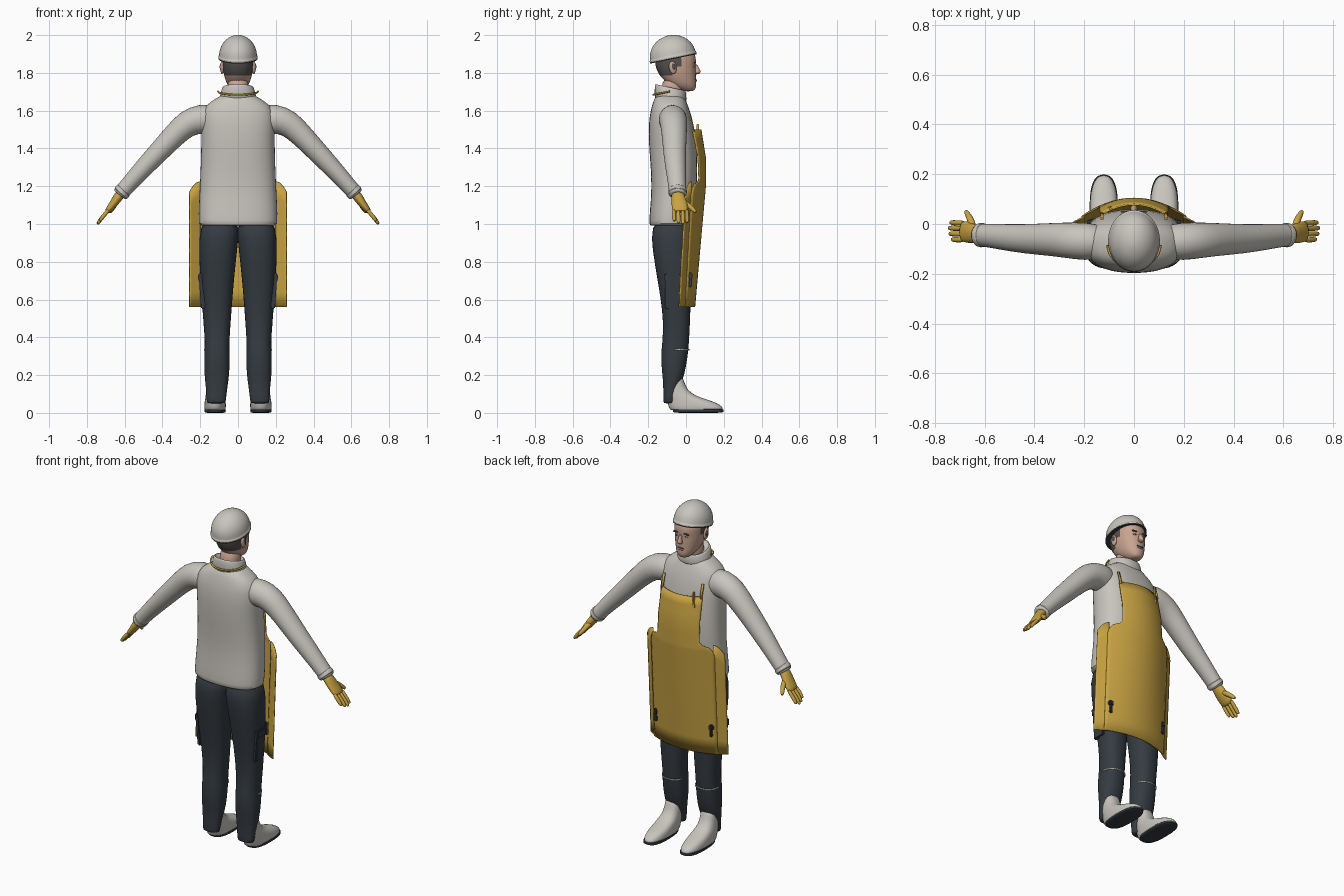
import bpy, bmesh, math
from mathutils import Vector, Matrix

if "Cube" in bpy.data.objects:
    bpy.data.objects.remove(bpy.data.objects["Cube"])


def material(name, r, g, b):
    m = bpy.data.materials.new(name)
    m.use_nodes = True
    m.diffuse_color = (r, g, b, 1)
    m.node_tree.nodes["Principled BSDF"].inputs["Base Color"].default_value = (r, g, b, 1)
    return m


CLOTH = material("off white cloth", .58, .555, .51)
GOLD = material("golden yellow", .57, .36, .055)
NAVY = material("dark slate", .035, .044, .053)
SKIN = material("skin", .58, .37, .28)
HAIR = material("dark hair", .09, .083, .078)


def finish(name, bm, mats, mirror=False, subsurf=0, thickness=0):
    bmesh.ops.recalc_face_normals(bm, faces=bm.faces)
    me = bpy.data.meshes.new(name)
    bm.to_mesh(me)
    bm.free()
    for m in mats:
        me.materials.append(m)
    for p in me.polygons:
        p.use_smooth = True
    ob = bpy.data.objects.new(name, me)
    bpy.context.collection.objects.link(ob)
    if mirror:
        ob.modifiers.new("mirror", "MIRROR").use_mirror_merge = False
    if thickness:
        s = ob.modifiers.new("thickness", "SOLIDIFY")
        s.thickness, s.offset = thickness, 0
    if subsurf:
        s = ob.modifiers.new("smooth", "SUBSURF")
        s.levels = s.render_levels = subsurf
    bpy.context.view_layer.objects.active = ob
    ob.select_set(True)
    bpy.ops.object.shade_smooth_by_angle(angle=math.radians(50))
    ob.select_set(False)
    return ob


def skin_rings(bm, rings, cap=True):
    loops = [[bm.verts.new(p) for p in r] for r in rings]
    for a, b in zip(loops, loops[1:]):
        for i in range(len(a)):
            j = (i + 1) % len(a)
            bm.faces.new((a[i], a[j], b[j], b[i]))
    if cap:
        bm.faces.new(loops[0])
        bm.faces.new(loops[-1])


def oval(c, u, v, n=24, e=2.2):
    pts = []
    for i in range(n):
        t = 2 * math.pi * i / n
        a, b = math.cos(t), math.sin(t)
        pts.append(Vector(c) + u * math.copysign(abs(a) ** (2 / e), a)
                   + v * math.copysign(abs(b) ** (2 / e), b))
    return pts


def stack(name, rows, mats, e=2.2, mirror=False, subsurf=1):
    """Horizontal sections: z, x min, x max, y back, y front."""
    bm = bmesh.new()
    skin_rings(bm, [oval(((a + b) / 2, (c + d) / 2, z), Vector(((b - a) / 2, 0, 0)),
                         Vector((0, (d - c) / 2, 0)), e=e) for z, a, b, c, d in rows])
    return finish(name, bm, mats, mirror, subsurf)


def limb(name, rows, mat, n=16):
    """Mirrored limb, sections: x, y, z, half depth, half thickness."""
    bm = bmesh.new()
    pts = [Vector(r[:3]) for r in rows]
    rings = []
    for i, r in enumerate(rows):
        t = pts[min(i + 1, len(pts) - 1)] - pts[max(i - 1, 0)]
        side = Vector((0, 1, 0)) - t * (t.y / t.length_squared)
        side.normalize()
        rings.append(oval(pts[i], side * r[3], t.cross(side).normalized() * r[4], n, 2))
    skin_rings(bm, rings)
    return finish(name, bm, [mat], True, 1)


def block(name, loc, size, mat, mirror=True, rot=0, bevel=.25):
    bm = bmesh.new()
    bmesh.ops.create_cube(bm, size=1, matrix=Matrix.Translation(loc)
                          @ Matrix.Rotation(rot, 4, "Y") @ Matrix.Diagonal((*size, 1)))
    bmesh.ops.bevel(bm, geom=bm.edges[:], offset=min(size) * bevel, segments=2, affect="EDGES")
    return finish(name, bm, [mat], mirror)


def ball(name, loc, size, mat, mirror=True, rot=0):
    bm = bmesh.new()
    bmesh.ops.create_uvsphere(bm, u_segments=16, v_segments=10, radius=1,
                              matrix=Matrix.Translation(loc) @ Matrix.Rotation(rot, 4, "X")
                              @ Matrix.Diagonal((*size, 1)))
    return finish(name, bm, [mat], mirror)


def sym(rows):
    return [(z, -w, w, b, f) for z, w, b, f in rows]


# Jacket: body, standing collar and sleeves
stack("jacket_body", sym([
    (.99, .2, -.19, .02), (.995, .208, -.195, .03), (1.04, .212, -.195, .04), (1.2, .203, -.18, .06),
    (1.35, .197, -.192, .062), (1.48, .195, -.2, .05), (1.57, .2, -.195, .032),
    (1.63, .175, -.18, .01), (1.665, .115, -.168, -.005), (1.69, .08, -.15, -.02)]), [CLOTH], 2.4)
collar = stack("collar", sym([
    (1.64, .1, -.165, .0), (1.69, .1, -.168, .004), (1.738, .085, -.165, .0),
    (1.745, .078, -.158, -.006), (1.72, .07, -.15, -.015)]), [CLOTH])
for v in collar.data.vertices:
    if v.co.z > 1.68:
        v.co.z -= (v.co.y + .16) * .22
limb("sleeve", [
    (.1, -.075, 1.555, .07, .075), (.2, -.07, 1.558, .078, .082), (.27, -.065, 1.535, .073, .073),
    (.34, -.062, 1.467, .067, .062), (.44, -.06, 1.36, .06, .056), (.53, -.052, 1.265, .053, .048),
    (.605, -.045, 1.18, .046, .042), (.625, -.044, 1.157, .047, .043), (.628, -.044, 1.153, .04, .036)], CLOTH)
limb("cuff", [(.602, -.045, 1.183, .04, .04), (.604, -.045, 1.181, .051, .046),
              (.622, -.044, 1.16, .051, .046), (.624, -.044, 1.158, .04, .04)], CLOTH)

# Gloves
limb("glove_palm", [
    (.61, -.044, 1.175, .033, .028), (.637, -.042, 1.14, .036, .026), (.66, -.034, 1.105, .044, .022),
    (.685, -.03, 1.075, .043, .018), (.695, -.03, 1.062, .036, .013)], GOLD)
for i, (y, reach) in enumerate([(-.063, .8), (-.04, .95), (-.017, 1), (.005, .9)]):
    limb(f"glove_finger_{i + 1}", [
        (.68, y, 1.08, .01, .011), (.68 + .035 * reach, y - .001, 1.08 - .04 * reach, .0115, .0115),
        (.68 + .06 * reach, y + .001, 1.08 - .073 * reach, .0105, .0105),
        (.68 + .065 * reach, y + .001, 1.08 - .082 * reach, .006, .006)], GOLD, 10)
limb("glove_thumb", [
    (.645, -.02, 1.12, .016, .016), (.655, .015, 1.098, .015, .015),
    (.67, .042, 1.073, .012, .012), (.677, .054, 1.06, .007, .007)], GOLD, 10)

# Trousers, side pockets and knee seams
stack("trouser_leg", [
    (1.03, -.005, .19, -.17, .02), (.93, -.005, .207, -.187, .035), (.8, .012, .206, -.168, .035),
    (.6, .03, .192, -.133, .025), (.48, .038, .184, -.12, .022), (.37, .047, .174, -.125, .016),
    (.3, .042, .181, -.135, .01), (.2, .046, .178, -.125, -.008), (.15, .054, .172, -.121, -.028),
    (.1, .06, .168, -.12, -.05), (.056, .065, .166, -.12, -.058), (.05, .07, .16, -.115, -.062)],
    [NAVY], 2.3, True)
block("thigh_pocket", (.191, -.07, .645), (.022, .08, .19), NAVY, rot=.07)
block("pocket_flap", (.198, -.07, .715), (.026, .086, .045), NAVY, rot=.07)
block("pocket_tab", (.182, .02, .725), (.03, .03, .035), NAVY)
block("pocket_buckle", (.182, .016, .69), (.015, .03, .045), NAVY)
bm = bmesh.new()
knee = [oval((.1105, -.057, z), Vector((.068, 0, 0)), Vector((0, .073, 0)), 32, 2.3)[0:15] for z in (.331, .338)]
low, high = [[bm.verts.new(p) for p in row] for row in knee]
for i in range(len(low) - 1):
    bm.faces.new((low[i], low[i + 1], high[i + 1], high[i]))
finish("knee_seam", bm, [CLOTH], True, thickness=.003)

# Boots and soles
stack("boot", [
    (.2, .075, .16, -.1, -.02), (.165, .07, .165, -.105, -.01), (.12, .071, .167, -.105, .008),
    (.09, .068, .172, -.103, .05), (.07, .066, .175, -.1, .115), (.05, .064, .178, -.098, .172),
    (.03, .064, .179, -.092, .196), (.016, .066, .177, -.085, .197), (.012, .07, .17, -.07, .19)], [CLOTH], 2.4, True)
stack("sole", [(0, .07, .173, -.062, .192), (.003, .064, .179, -.07, .2),
               (.02, .064, .179, -.07, .2), (.022, .07, .173, -.06, .19)], [NAVY], 2.6, True)


# Apron: curved front sheet with bib, plus a flap at each side
def lerp(keys, z):
    for (a, p), (b, q) in zip(keys, keys[1:]):
        if z <= b:
            return p + (q - p) * max(0, z - a) / (b - a)
    return keys[-1][1]


def apron_y(x, z):
    centre = lerp([(.56, .045), (.9, .075), (1.2, .102), (1.35, .102), (1.5, .078), (1.6, .05)], z)
    return centre - lerp([(.56, 1.1), (1.2, 1.65), (1.5, 2.4)], z) * x * x


def sheet(name, columns, rows, point, mirror=False):
    bm = bmesh.new()
    grid = [[bm.verts.new(point(i / columns, z)) for i in range(columns + 1)] for z in rows]
    for a, b in zip(grid, grid[1:]):
        for i in range(columns):
            bm.faces.new((a[i], a[i + 1], b[i + 1], b[i]))
    return finish(name, bm, [GOLD], mirror, thickness=.007)


def front_point(u, z):
    w = lerp([(.56, .21), (1.16, .21), (1.19, .202), (1.21, .185), (1.225, .15), (1.24, .138), (1.5, .135)], z)
    x = (2 * u - 1) * w
    return x, apron_y(x, z), z


def flap_point(u, z):
    x = .2 + .057 * u
    top = 1.225 - .055 * u * u
    z = .56 + (z - .56) * (top - .56) / .64
    return x, apron_y(.2, z) - .004 - .034 * u, z


sheet("apron_front", 24, [.56, .65, .75, .85, .95, 1.05, 1.16, 1.175, 1.19, 1.2, 1.21, 1.218, 1.225,
                          1.24, 1.28, 1.35, 1.4, 1.45, 1.5], front_point)
sheet("apron_flap", 6, [.56 + .08 * i for i in range(9)], flap_point, True)
sheet("bib_strap", 2, [1.49, 1.53, 1.57], lambda u, z: (.122 + .013 * u, apron_y(.13, z) + .004, z), True)
block("bib_pen", (-.095, .062, 1.485), (.011, .012, .09), GOLD, False)
block("bib_pen_pocket", (-.095, .064, 1.45), (.02, .014, .03), GOLD, False)

# Neck strap around the back of the collar
curve = bpy.data.curves.new("neck_strap", "CURVE")
curve.dimensions = "3D"
curve.bevel_depth = .005
path = curve.splines.new("POLY")
path.points.add(16)
for i, p in enumerate(path.points):
    t = math.pi * i / 16
    p.co = (.106 * math.cos(t), -.085 - .088 * math.sin(t), 1.702 - .018 * math.sin(t), 1)
curve.materials.append(GOLD)
bpy.context.collection.objects.link(bpy.data.objects.new("neck_strap", curve))

# Head with hair at the back and sides
stack("neck", sym([(1.64, .058, -.135, -.02), (1.72, .056, -.13, -.015), (1.78, .055, -.12, -.02)]), [SKIN])
head = stack("head", sym([
    (1.702, .02, -.01, .036), (1.712, .037, -.04, .05), (1.735, .056, -.09, .056), (1.76, .066, -.115, .053),
    (1.785, .074, -.14, .053), (1.81, .079, -.153, .053), (1.835, .082, -.162, .051),
    (1.86, .083, -.165, .054), (1.89, .083, -.165, .052), (1.94, .07, -.14, .03)]), [SKIN, HAIR])
for p in head.data.polygons:
    c = p.center
    p.material_index = int((c.y < -.075 and c.z > 1.775) or (c.y < -.03 and c.z > 1.84))
ball("ear", (.084, -.07, 1.828), (.011, .02, .034), SKIN, rot=.15)
ball("ear_hollow", (.092, -.066, 1.832), (.005, .01, .018), HAIR, rot=.15)
bm = bmesh.new()
skin_rings(bm, [oval((0, y, z), Vector((w, 0, 0)), Vector((0, d, 0)), 12, 2) for z, y, w, d in [
    (1.792, .052, .01, .012), (1.798, .058, .017, .018), (1.808, .06, .015, .02),
    (1.825, .055, .009, .015), (1.848, .05, .008, .008)]])
finish("nose", bm, [SKIN], subsurf=1)
ball("eye_white", (.031, .043, 1.836), (.012, .007, .0055), CLOTH)
ball("iris", (.031, .047, 1.836), (.0055, .0045, .005), HAIR)
block("eyebrow", (.034, .047, 1.854), (.034, .01, .007), HAIR, rot=.1)
ball("mouth", (0, .05, 1.766), (.023, .007, .0035), HAIR, False)
ball("lower_lip", (0, .05, 1.758), (.018, .009, .005), SKIN, False)

# Helmet: tilted dome with a thin rim
tilt = Matrix.Translation((0, -.068, 1.882)) @ Matrix.Rotation(.2, 4, "X")
bm = bmesh.new()
dome = [(0, .88), (-.004, .97), (-.004, 1.03), (.006, 1.03), (.008, .985)]
dome += [(.008 + .111 * math.sin(a), math.cos(a)) for a in (.25, .5, .75, 1, 1.2, 1.4, 1.52)]
skin_rings(bm, [[tilt @ p for p in oval((0, 0, z), Vector((.102 * s, 0, 0)), Vector((0, .124 * s, 0)), 32, 2)]
                for z, s in dome])
finish("helmet", bm, [CLOTH], subsurf=1)
bm = bmesh.new()
skin_rings(bm, [[tilt @ p for p in oval((0, 0, z), Vector((.1035, 0, 0)), Vector((0, .1255, 0)), 32, 2)]
                for z in (-.008, -.003)])
finish("helmet_rim_lining", bm, [NAVY])
